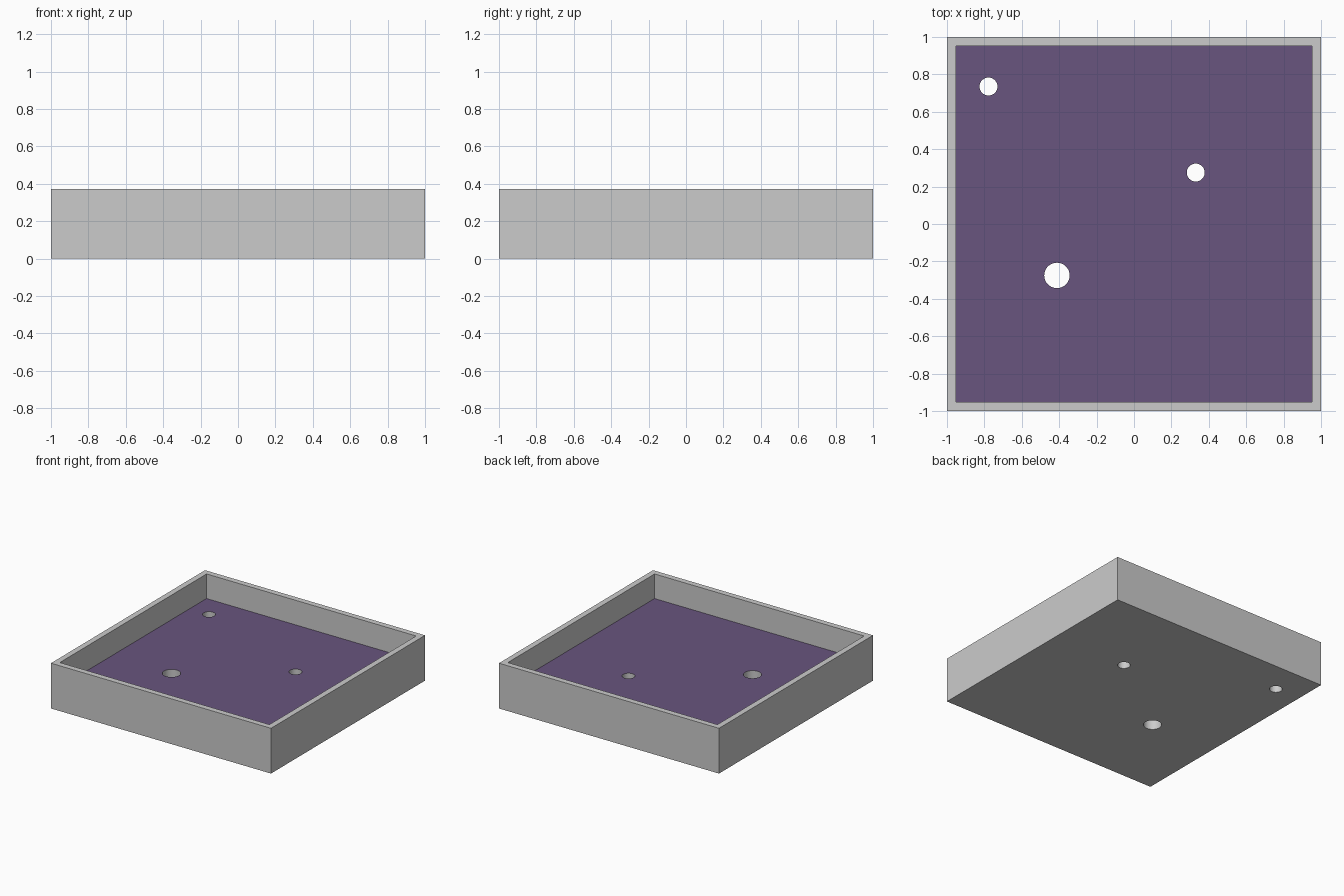
import bpy, bmesh

if "Cube" in bpy.data.objects:
    bpy.data.objects.remove(bpy.data.objects["Cube"])

W, WALL, H, FLOOR = 1.0, 0.067, 0.372, 0.17
HOLES = [(-0.778, 0.735, 0.048), (0.33, 0.275, 0.048), (-0.412, -0.275, 0.068)]


def mesh_object(name, bm):
    mesh = bpy.data.meshes.new(name)
    bm.to_mesh(mesh)
    bm.free()
    obj = bpy.data.objects.new(name, mesh)
    bpy.context.collection.objects.link(obj)
    return obj


# Square tray: block with an inset, sunken top
bm = bmesh.new()
bmesh.ops.create_cube(bm, size=2)
for v in bm.verts:
    v.co = (v.co.x * W, v.co.y * W, H if v.co.z > 0 else 0)
bm.normal_update()
top = [f for f in bm.faces if f.normal.z > 0.9][0]
bmesh.ops.inset_region(bm, faces=[top], thickness=WALL)
ext = bmesh.ops.extrude_discrete_faces(bm, faces=[top])
floor = ext["faces"][0]
for v in floor.verts:
    v.co.z = FLOOR
floor.material_index = 1
bmesh.ops.recalc_face_normals(bm, faces=bm.faces)
tray = mesh_object("tray", bm)

# Purple floor surface, grey elsewhere
purple = bpy.data.materials.new("purple_floor")
purple.diffuse_color = (0.14, 0.09, 0.21, 1)
purple.use_nodes = True
purple.node_tree.nodes["Principled BSDF"].inputs["Base Color"].default_value = purple.diffuse_color
tray.data.materials.append(None)
tray.data.materials.append(purple)

# Round holes through the floor
bm = bmesh.new()
for x, y, r in HOLES:
    ret = bmesh.ops.create_cone(bm, cap_ends=True, segments=48,
                                radius1=r, radius2=r, depth=1)
    bmesh.ops.translate(bm, verts=ret["verts"], vec=(x, y, 0))
cutter = mesh_object("hole_cutter", bm)
cutter.hide_render = True
cutter.display_type = 'WIRE'

cut = tray.modifiers.new("holes", 'BOOLEAN')
cut.operation = 'DIFFERENCE'
cut.solver = 'EXACT'
cut.object = cutter

# Apply the cut, then smooth only the round hole walls
bpy.context.view_layer.objects.active = tray
tray.select_set(True)
bpy.ops.object.modifier_apply(modifier=cut.name)
bpy.data.objects.remove(cutter)
bpy.ops.object.shade_smooth_by_angle()
